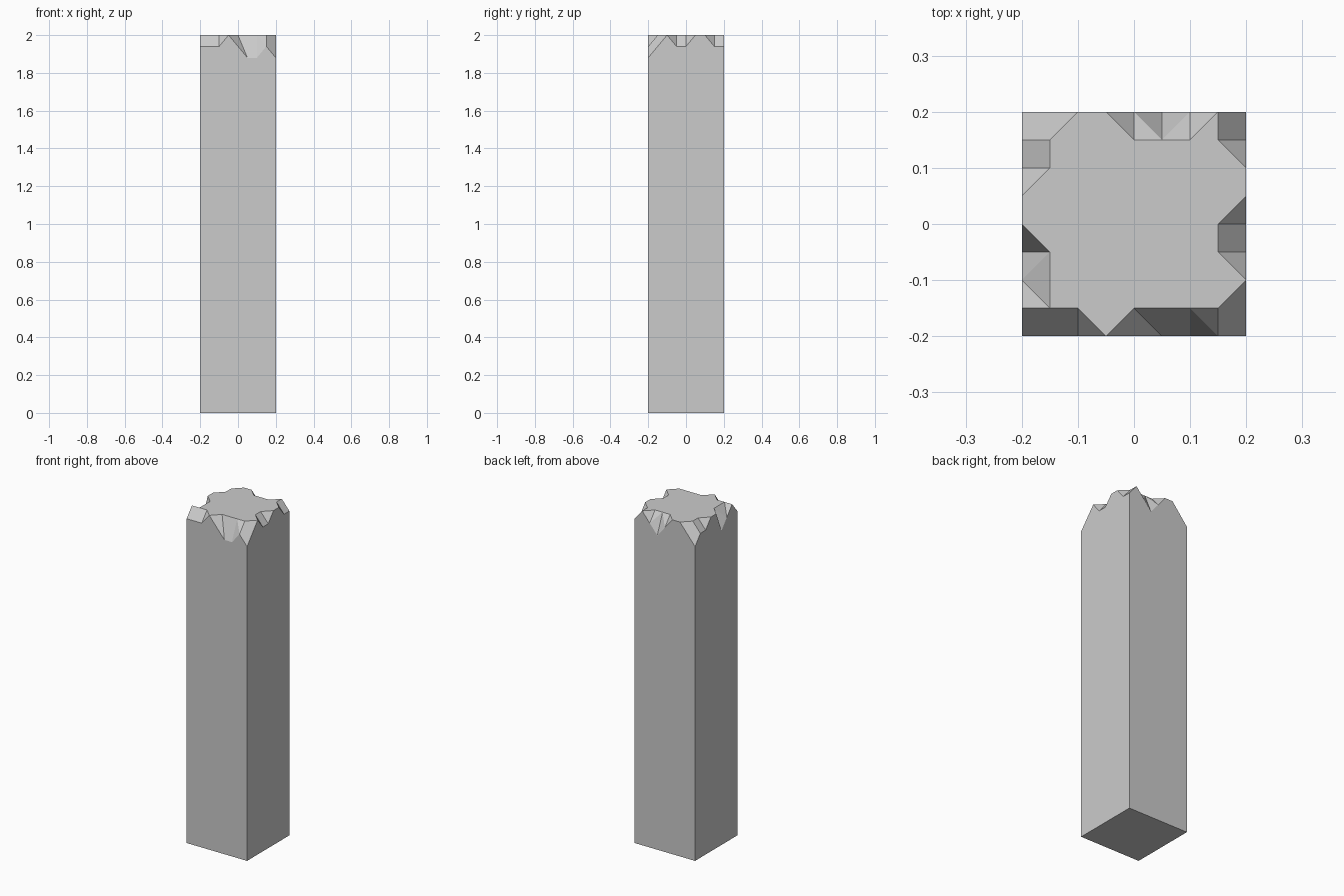
import bpy, bmesh

if "Cube" in bpy.data.objects:
    bpy.data.objects.remove(bpy.data.objects["Cube"])

HALF, STEP, CHIP, HEIGHT, N = 0.2, 0.05, 0.06, 2.0, 8

# Chip depth (in CHIP units) along the rim, counter-clockwise from front-left:
# front, right, back, left
DROPS = [int(c) for c in "11101221" "21011001" "10121001" "21100210"]
# Diagonal of each rim facet: i = from inner start point, o = from outer start point
SPLITS = "iiioiiii" "iioiiioi" "iooiiioi" "iiiioioi"


def rim_xy(k):
    """Point k on the square outline, counter-clockwise."""
    side, j = divmod(k, N)
    x, y = -HALF + j * STEP, -HALF
    for _ in range(side):
        x, y = -y, x
    return x, y


bm = bmesh.new()

# Outer chipped rim and the flat inner outline
outer, inner, shared = [], [], {}
lim = HALF - STEP
for k in range(4 * N):
    x, y = rim_xy(k)
    outer.append(bm.verts.new((x, y, HEIGHT - CHIP * DROPS[k])))
    p = (max(-lim, min(lim, x)), max(-lim, min(lim, y)))
    key = (round(p[0] / STEP), round(p[1] / STEP))
    if key not in shared:
        shared[key] = bm.verts.new((*p, HEIGHT))
    inner.append(shared[key])

# Broken facets between the rim and the flat top
for k in range(4 * N):
    n = (k + 1) % (4 * N)
    a, b, p, q = outer[k], outer[n], inner[k], inner[n]
    if p is q:
        bm.faces.new((a, b, p))
    elif SPLITS[k] == "i":
        bm.faces.new((a, b, p))
        bm.faces.new((b, q, p))
    else:
        bm.faces.new((a, b, q))
        bm.faces.new((a, q, p))

# Flat top
bm.faces.new(list(dict.fromkeys(inner)))

# Walls and base
base = [bm.verts.new((*rim_xy(s * N), 0)) for s in range(4)]
for s in range(4):
    top = [outer[(s * N + j) % (4 * N)] for j in range(N + 1)]
    bm.faces.new([base[s], base[(s + 1) % 4]] + top[::-1])
bm.faces.new(base[::-1])

bmesh.ops.recalc_face_normals(bm, faces=bm.faces)
mesh = bpy.data.meshes.new("broken_pillar")
bm.to_mesh(mesh)
bm.free()
bpy.context.collection.objects.link(bpy.data.objects.new("broken_pillar", mesh))
